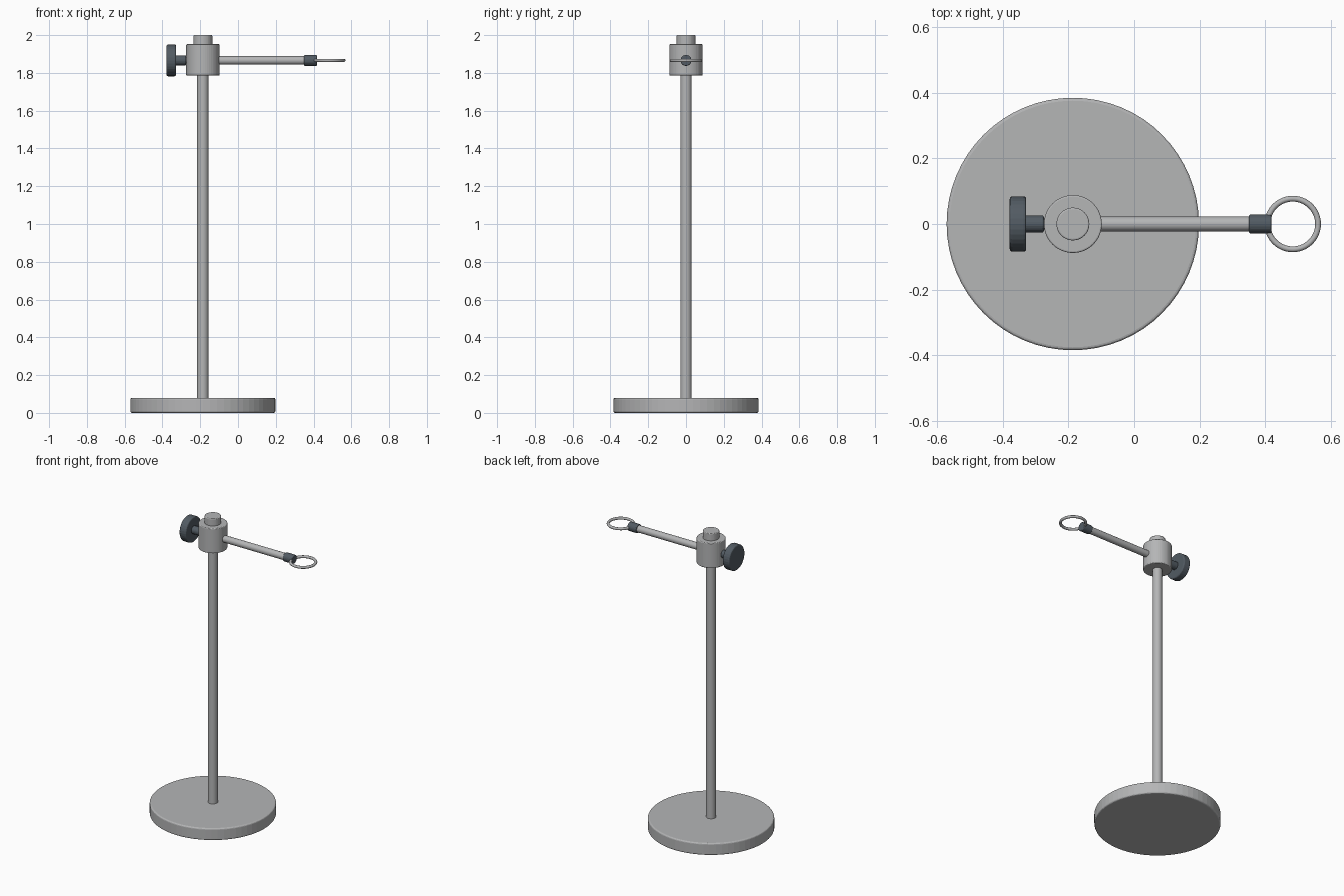
import bpy, math

if "Cube" in bpy.data.objects:
    bpy.data.objects.remove(bpy.data.objects["Cube"])

AXIS_X = -0.186   # column position
ARM_Z = 1.866     # height of the arm, knob and ring


def material(name, rgb):
    m = bpy.data.materials.new(name)
    m.diffuse_color = (*rgb, 1)
    m.use_nodes = True
    m.node_tree.nodes["Principled BSDF"].inputs["Base Color"].default_value = m.diffuse_color
    return m


silver = material("silver metal", (0.46, 0.465, 0.47))
dark = material("dark grey", (0.085, 0.105, 0.125))


def finish(name, mat):
    ob = bpy.context.object
    ob.name = name
    ob.data.materials.append(mat)
    return ob


def rod(name, mat, radius, start, end, along="z", sides=32, bevel=0.0):
    """Cylinder between two positions along x or z, with softened rims."""
    mid = (start + end) / 2
    loc, rot = (AXIS_X, 0, mid), (0, 0, 0)
    if along == "x":
        loc, rot = (mid, 0, ARM_Z), (0, math.pi / 2, 0)
    bpy.ops.mesh.primitive_cylinder_add(
        vertices=sides, radius=radius, depth=end - start, location=loc, rotation=rot)
    ob = finish(name, mat)
    if bevel:
        mod = ob.modifiers.new("rim", "BEVEL")
        mod.width = bevel
        mod.segments = 3
        mod.limit_method = "ANGLE"
        mod.angle_limit = math.radians(40)
    else:
        bpy.ops.object.shade_smooth_by_angle(angle=math.radians(30))
    return ob


# Upright stand
rod("base", silver, 0.384, 0.0, 0.08, sides=64, bevel=0.009)
rod("column", silver, 0.03, 0.07, 1.96)
rod("collar", silver, 0.088, 1.785, 1.952, sides=48, bevel=0.005)
rod("column_cap", silver, 0.05, 1.945, 2.0, bevel=0.005)

# Clamping knob on the left
rod("knob_neck", dark, 0.026, -0.333, -0.274, "x", sides=24, bevel=0.006)
rod("screw", silver, 0.017, -0.32, -0.25, "x", sides=24)
rod("knob", dark, 0.084, -0.378, -0.328, "x", sides=32, bevel=0.008)

# Arm with sleeve and ring on the right
rod("arm", silver, 0.0225, -0.12, 0.37, "x")
rod("sleeve", dark, 0.029, 0.35, 0.418, "x", sides=24, bevel=0.005)
bpy.ops.mesh.primitive_torus_add(
    major_radius=0.077, minor_radius=0.0088, major_segments=64, minor_segments=12,
    location=(0.483, 0, ARM_Z))
finish("ring", silver)
bpy.ops.object.shade_smooth()
